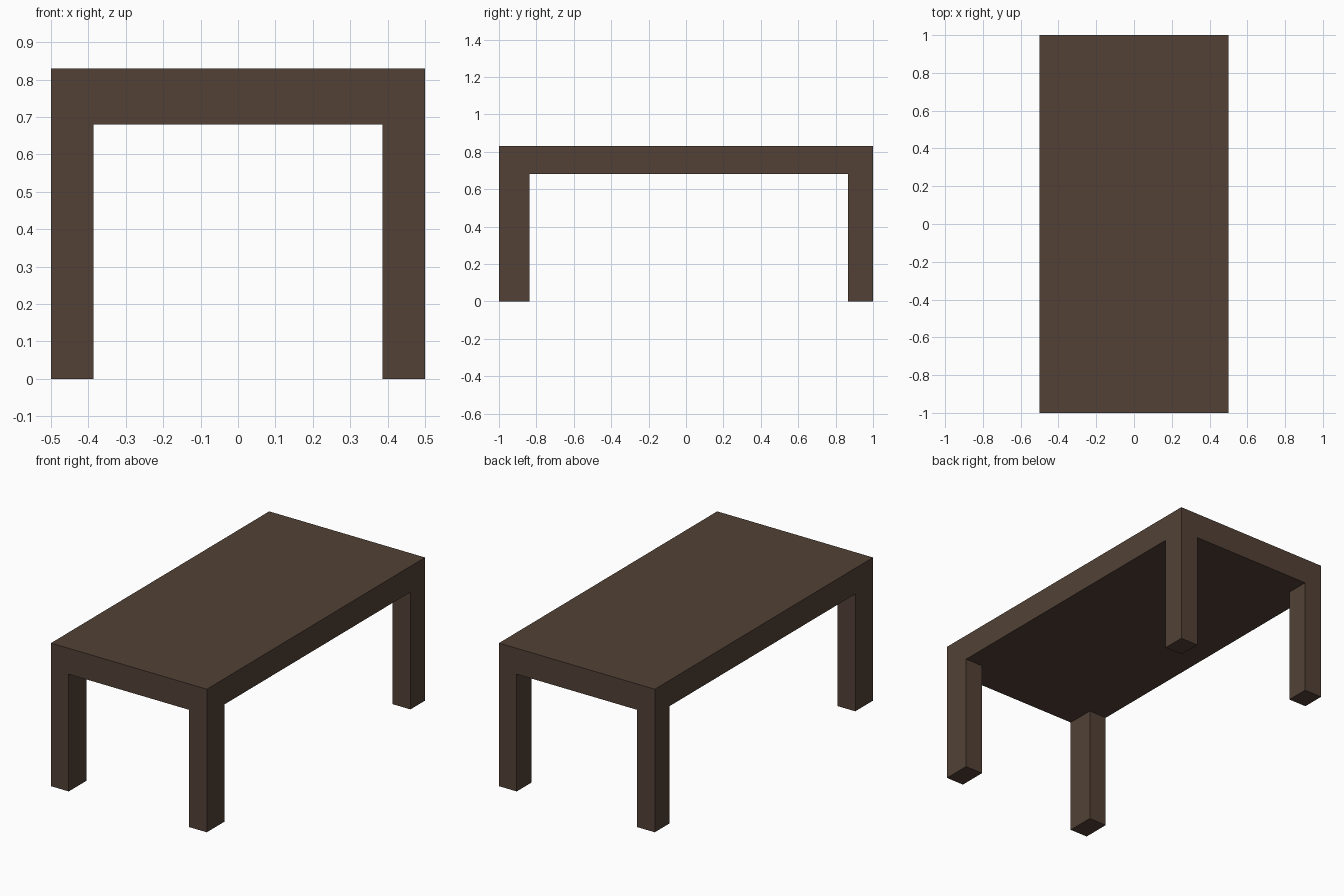
import bpy
import bmesh
from mathutils import Matrix, Vector

if "Cube" in bpy.data.objects:
    bpy.data.objects.remove(bpy.data.objects["Cube"])

HALF_X, HALF_Y = 0.5, 1.0
UNDERSIDE, TOP = 0.68, 0.83
LEG_X = 0.114                         # leg width
FRONT_LEG_Y, BACK_LEG_Y = 0.163, 0.134  # front legs are deeper than back legs

wood = bpy.data.materials.new("dark brown wood")
wood.diffuse_color = (0.084, 0.053, 0.037, 1.0)
wood.use_nodes = True
wood.node_tree.nodes["Principled BSDF"].inputs["Base Color"].default_value = wood.diffuse_color

# Tabletop: a thick slab
bm = bmesh.new()
bmesh.ops.create_cube(
    bm, size=1.0,
    matrix=Matrix.Translation((0, 0, (UNDERSIDE + TOP) / 2))
    @ Matrix.Diagonal((2 * HALF_X, 2 * HALF_Y, TOP - UNDERSIDE, 1)))


def cut(axis, offset):
    """Slice the slab across one axis, to mark out the legs."""
    normal = Vector((0, 0, 0))
    normal[axis] = 1
    bmesh.ops.bisect_plane(bm, geom=bm.verts[:] + bm.edges[:] + bm.faces[:],
                           plane_co=normal * offset, plane_no=normal)


for x in (-HALF_X + LEG_X, HALF_X - LEG_X):
    cut(0, x)
for y in (-HALF_Y + FRONT_LEG_Y, HALF_Y - BACK_LEG_Y):
    cut(1, y)

# Legs: pull the four corner faces of the underside down to the floor
bm.normal_update()
corners = []
for face in bm.faces:
    c = face.calc_center_median()
    if face.normal.z < -0.9 and abs(c.x) > HALF_X - LEG_X and abs(c.y) > HALF_Y - FRONT_LEG_Y:
        corners.append(face)
for face in bmesh.ops.extrude_discrete_faces(bm, faces=corners)["faces"]:
    for v in face.verts:
        v.co.z = 0.0

bmesh.ops.recalc_face_normals(bm, faces=bm.faces[:])
mesh = bpy.data.meshes.new("table")
bm.to_mesh(mesh)
bm.free()
mesh.materials.append(wood)
table = bpy.data.objects.new("table", mesh)
bpy.context.collection.objects.link(table)
